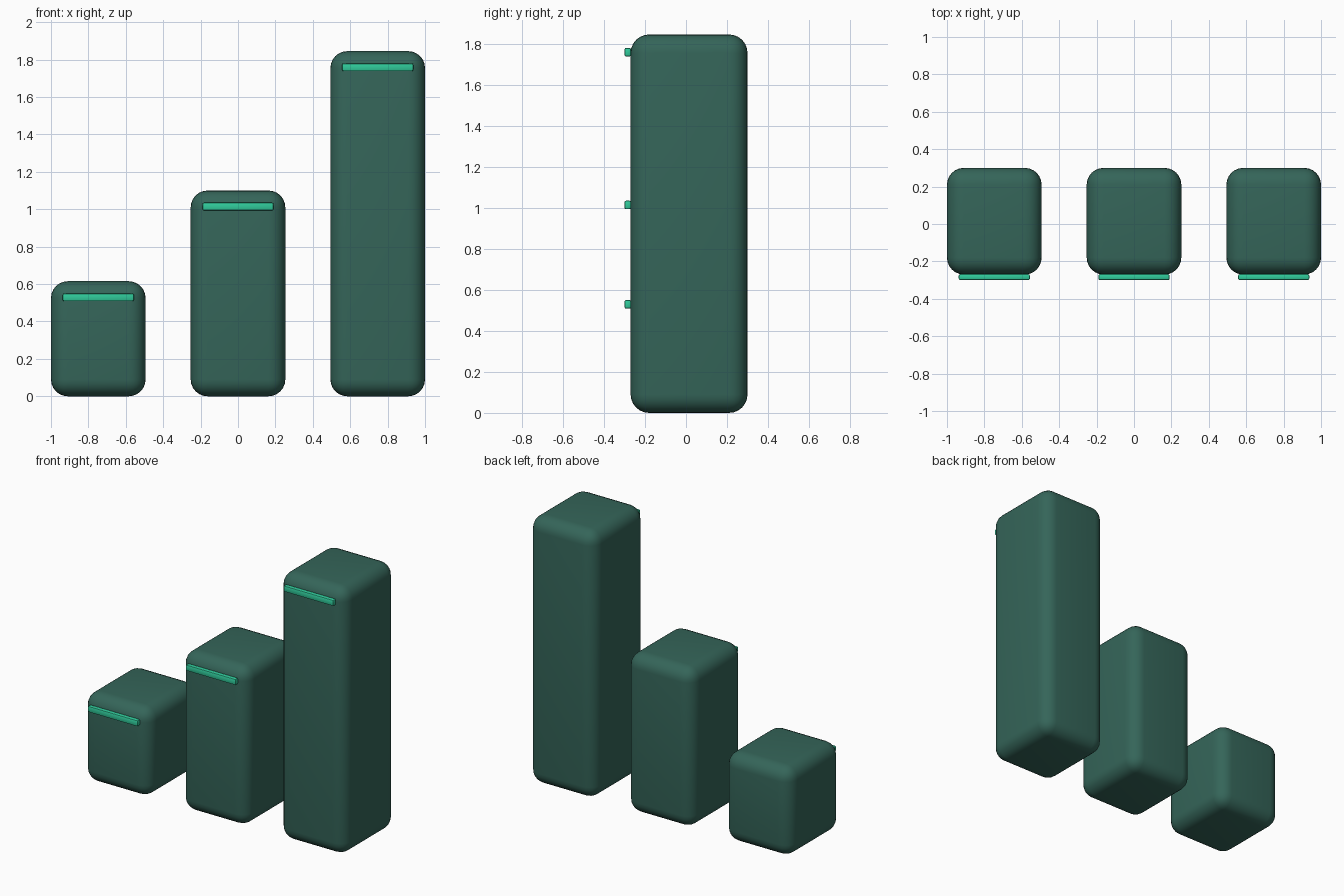
import bpy

if "Cube" in bpy.data.objects:
    bpy.data.objects.remove(bpy.data.objects["Cube"])


def material(name, color):
    m = bpy.data.materials.new(name)
    m.diffuse_color = color
    m.use_nodes = True
    m.node_tree.nodes["Principled BSDF"].inputs["Base Color"].default_value = m.diffuse_color
    return m


def rounded_box(name, center, size, radius, segments, mat):
    bpy.ops.mesh.primitive_cube_add(size=1, location=center)
    ob = bpy.context.object
    ob.name = name
    ob.scale = size
    bpy.ops.object.transform_apply(location=False, rotation=False, scale=True)
    bev = ob.modifiers.new("rounding", 'BEVEL')
    bev.width = radius
    bev.segments = segments
    bpy.ops.object.modifier_apply(modifier=bev.name)
    bpy.ops.object.shade_smooth_by_angle()
    ob.data.materials.append(mat)
    return ob


dark_green = material("dark_green", (0.035, 0.13, 0.10, 1))
bright_green = material("bright_green", (0.03, 0.60, 0.33, 1))

WIDTH, BACK, FRONT, STRIP_FRONT = 0.506, 0.30, -0.27, -0.30

# Three rising bars, each with a thin accent strip near the top of its front
for name, x, height in (("short", -0.747, 0.615),
                        ("middle", 0.0, 1.10),
                        ("tall", 0.747, 1.845)):
    rounded_box(name + "_bar", (x, (BACK + FRONT) / 2, height / 2),
                (WIDTH, BACK - FRONT, height), 0.09, 6, dark_green)
    rounded_box(name + "_accent_strip",
                (x, (STRIP_FRONT + FRONT) / 2 + 0.001, height - 0.086),
                (0.38, FRONT - STRIP_FRONT + 0.002, 0.042), 0.008, 2, bright_green)
